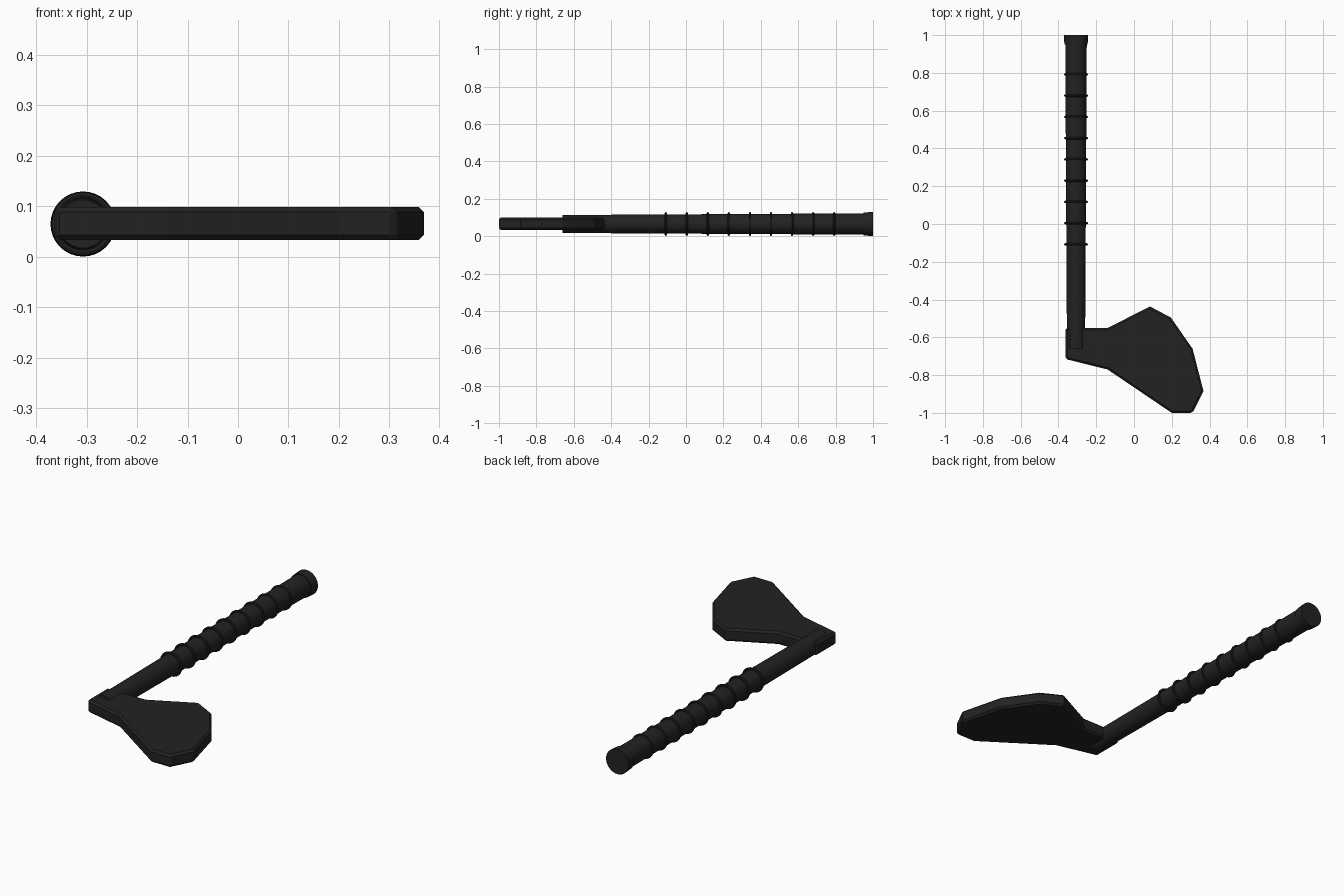
import bpy, bmesh, math
from mathutils import Matrix, Vector

cube = bpy.data.objects.get("Cube")
if cube:
    bpy.data.objects.remove(cube, do_unlink=True)

AXIS_X, AXIS_Z = -0.307, 0.065

black = bpy.data.materials.new("black")
black.use_nodes = True
color = (0.016, 0.016, 0.016, 1)
black.diffuse_color = color
black.node_tree.nodes["Principled BSDF"].inputs["Base Color"].default_value = color


def finish(obj, name, smooth=True):
    obj.name = obj.data.name = name
    obj.data.materials.append(black)
    if smooth:
        bpy.ops.object.shade_smooth_by_angle(angle=math.radians(35))


def rod(name, y0, y1, r0, r1):
    """Tapered round bar along the handle axis, from y0 to y1."""
    bpy.ops.mesh.primitive_cone_add(
        vertices=32, radius1=r1, radius2=r0, depth=y1 - y0,
        location=(AXIS_X, (y0 + y1) / 2, AXIS_Z), rotation=(math.pi / 2, 0, 0))
    finish(bpy.context.object, name)


# Handle: tapered shaft and flared end cap
rod("handle_shaft", -0.66, 0.96, 0.048, 0.057)
rod("handle_end_cap", 0.95, 1.0, 0.0615, 0.0645)

# Grip rings
for i in range(9):
    bpy.ops.mesh.primitive_torus_add(
        major_segments=32, minor_segments=8, major_radius=0.057, minor_radius=0.0065,
        location=(AXIS_X, -0.108 + 0.1125 * i, AXIS_Z), rotation=(math.pi / 2, 0, 0))
    finish(bpy.context.object, f"grip_ring_{i + 1}")

# Blade: flat outline, extruded, with chamfered edges
outline = [(-0.363, -0.55), (-0.363, -0.715), (-0.14, -0.77), (0.2, -1.0), (0.31, -1.0),
           (0.368, -0.885), (0.31, -0.66), (0.195, -0.495), (0.085, -0.437), (-0.14, -0.55)]
bm = bmesh.new()
face = bm.faces.new([bm.verts.new((x, y, 0.033)) for x, y in outline])
top = bmesh.ops.extrude_face_region(bm, geom=[face])["geom"]
bmesh.ops.translate(bm, vec=(0, 0, 0.066),
                    verts=[g for g in top if isinstance(g, bmesh.types.BMVert)])
bmesh.ops.recalc_face_normals(bm, faces=bm.faces)
mesh = bpy.data.meshes.new("blade")
bm.to_mesh(mesh)
bm.free()
blade = bpy.data.objects.new("blade", mesh)
bpy.context.collection.objects.link(blade)
finish(blade, "blade", smooth=False)
bevel = blade.modifiers.new("chamfer", 'BEVEL')
bevel.width = 0.01
bevel.segments = 1
bevel.limit_method = 'ANGLE'
bevel.angle_limit = math.radians(60)
